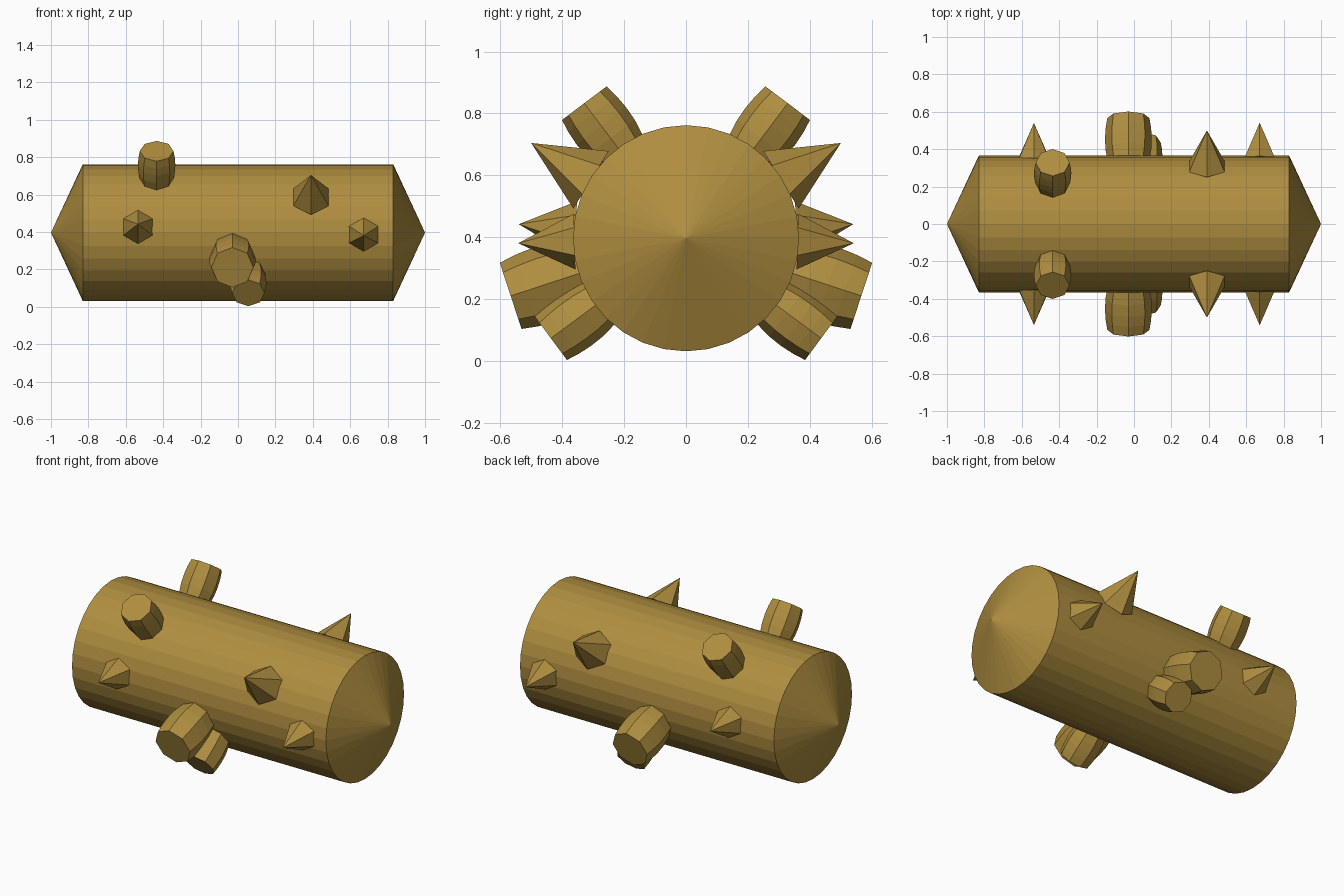
import bpy, bmesh
from math import sin, cos, pi, radians
from mathutils import Vector

if "Cube" in bpy.data.objects:
    bpy.data.objects.remove(bpy.data.objects["Cube"])

CZ, RAD = 0.397, 0.365   # body axis height and radius

mat = bpy.data.materials.new("ochre")
mat.diffuse_color = (0.43, 0.27, 0.05, 1)
mat.use_nodes = True
mat.node_tree.nodes["Principled BSDF"].inputs["Base Color"].default_value = mat.diffuse_color


def lathe(name, profile, sides, origin, axis, up, mirror=False):
    """Sweep (distance along axis, radius) pairs around an axis; flat shaded."""
    side = axis.cross(up)
    bm = bmesh.new()
    rings = []
    for d, r in profile:
        if r == 0:
            rings.append([bm.verts.new(origin + axis * d)])
            continue
        rings.append([bm.verts.new(origin + axis * d
                      + up * (r * cos(2 * pi * i / sides))
                      + side * (r * sin(2 * pi * i / sides))) for i in range(sides)])
    for a, b in zip(rings, rings[1:]):
        for i in range(sides):
            j = (i + 1) % sides
            quad = [a[i % len(a)], a[j % len(a)], b[j % len(b)], b[i % len(b)]]
            bm.faces.new(list(dict.fromkeys(quad)))
    for ring in (rings[0], rings[-1]):
        if len(ring) > 1:
            bm.faces.new(ring)
    bmesh.ops.recalc_face_normals(bm, faces=bm.faces)
    mesh = bpy.data.meshes.new(name)
    bm.to_mesh(mesh)
    bm.free()
    mesh.materials.append(mat)
    ob = bpy.data.objects.new(name, mesh)
    bpy.context.collection.objects.link(ob)
    if mirror:
        m = ob.modifiers.new("mirror", 'MIRROR')
        m.use_axis = (False, True, False)
    return ob


def stud(name, x, angle, profile, sides):
    """Part standing out radially from the body, mirrored front to back."""
    a = radians(angle)
    lathe(name, profile, sides, Vector((x, 0, CZ)),
          Vector((0, -cos(a), sin(a))), Vector((0, sin(a), cos(a))), True)


def peg(name, x, angle, tip, r):
    base = 0.345
    shape = [(0, 0.88), (0.3, 0.98), (0.55, 1.0), (0.78, 0.97), (1, 0.9)]
    stud(name, x, angle, [(base + t * (tip - base), r * s) for t, s in shape], 8)


def spike(name, x, angle, tip, r):
    stud(name, x, angle, [(0.36, r), (tip, 0)], 6)


# Body: cylinder along x with a shallow cone at each end
lathe("body", [(-1, 0), (-0.83, RAD), (0.83, RAD), (1, 0)], 32,
      Vector((0, 0, CZ)), Vector((1, 0, 0)), Vector((0, 0, 1)))

# Barrel-shaped pegs
peg("upper_pegs", -0.435, 53, 0.546, 0.1)
peg("large_pegs", -0.03, -18.2, 0.596, 0.125)
peg("lower_pegs", 0.055, -36.5, 0.543, 0.097)

# Six-sided spikes
spike("left_spikes", -0.535, 4.8, 0.542, 0.09)
spike("right_spikes", 0.672, -1.7, 0.542, 0.09)
spike("upper_spikes", 0.39, 31.6, 0.587, 0.109)
